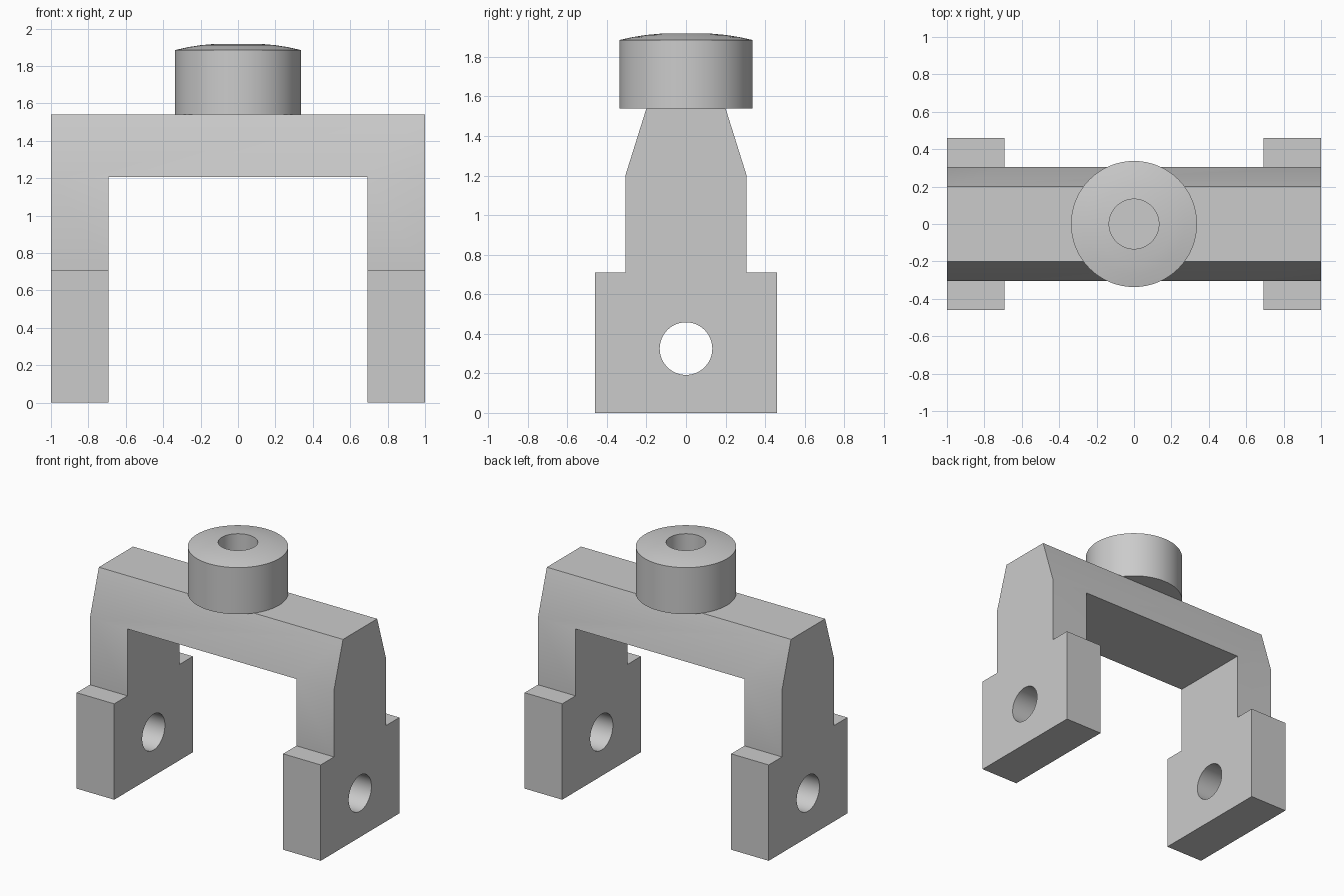
import bpy, bmesh, math

cube = bpy.data.objects.get("Cube")
if cube:
    bpy.data.objects.remove(cube, do_unlink=True)

GREY = (0.6, 0.6, 0.6, 1.0)
grey = bpy.data.materials.new("plain_grey")
grey.use_nodes = True
grey.diffuse_color = GREY
grey.node_tree.nodes["Principled BSDF"].inputs["Base Color"].default_value = GREY

LEG_INNER, BEAM_BOTTOM, BEAM_TOP = 0.692, 1.205, 1.54
HOLE_Z, HOLE_R, BOSS_R = 0.325, 0.133, 0.337


def add_object(name, bm):
    bmesh.ops.recalc_face_normals(bm, faces=bm.faces)
    mesh = bpy.data.meshes.new(name)
    bm.to_mesh(mesh)
    bm.free()
    mesh.materials.append(grey)
    obj = bpy.data.objects.new(name, mesh)
    bpy.context.collection.objects.link(obj)
    return obj


def activate(obj):
    bpy.ops.object.select_all(action="DESELECT")
    obj.select_set(True)
    bpy.context.view_layer.objects.active = obj


def cut(obj, cutter):
    cutter.hide_render = True
    mod = obj.modifiers.new("cut", "BOOLEAN")
    mod.operation, mod.solver, mod.object = "DIFFERENCE", "EXACT", cutter
    activate(obj)
    bpy.ops.object.modifier_apply(modifier=mod.name)
    bpy.data.objects.remove(cutter, do_unlink=True)


# Fork: side outline swept across the full width
half = [(0.46, 0), (0.46, 0.71), (0.305, 0.71), (0.305, BEAM_BOTTOM), (0.2, BEAM_TOP)]
outline = half + [(-y, z) for y, z in reversed(half)]
bm = bmesh.new()
face = bm.faces.new([bm.verts.new((-1, y, z)) for y, z in outline])
swept = bmesh.ops.extrude_face_region(bm, geom=[face])["geom"]
bmesh.ops.translate(bm, vec=(2, 0, 0), verts=[v for v in swept if isinstance(v, bmesh.types.BMVert)])
fork = add_object("fork_body", bm)

# Gap between the legs
bpy.ops.mesh.primitive_cube_add(size=2, location=(0, 0, BEAM_BOTTOM - 1))
gap = bpy.context.object
gap.name = "gap_cutter"
gap.scale.x = LEG_INNER
cut(fork, gap)

# Pin holes through both legs
bpy.ops.mesh.primitive_cylinder_add(vertices=64, radius=HOLE_R, depth=3,
                                    location=(0, 0, HOLE_Z), rotation=(0, math.pi / 2, 0))
pin = bpy.context.object
pin.name = "pin_hole_cutter"
cut(fork, pin)

# Domed boss with a bore that ends on the beam
section = [(HOLE_R, BEAM_TOP), (BOSS_R, BEAM_TOP), (BOSS_R, 1.885), (0.27, 1.9),
           (0.2, 1.911), (HOLE_R, 1.917)]
bm = bmesh.new()
verts = [bm.verts.new((r, 0, z)) for r, z in section]
edges = [bm.edges.new((verts[i - 1], verts[i])) for i in range(len(verts))]
bmesh.ops.spin(bm, geom=verts + edges, cent=(0, 0, 0), axis=(0, 0, 1),
               angle=math.tau, steps=64, use_duplicate=False)
bmesh.ops.remove_doubles(bm, verts=bm.verts, dist=0.0001)
boss = add_object("top_boss", bm)

for obj in (fork, boss):
    activate(obj)
    # Keep the crown rim crisp while the bore and sides stay smooth
    bpy.ops.object.shade_smooth_by_angle(angle=math.radians(30))
